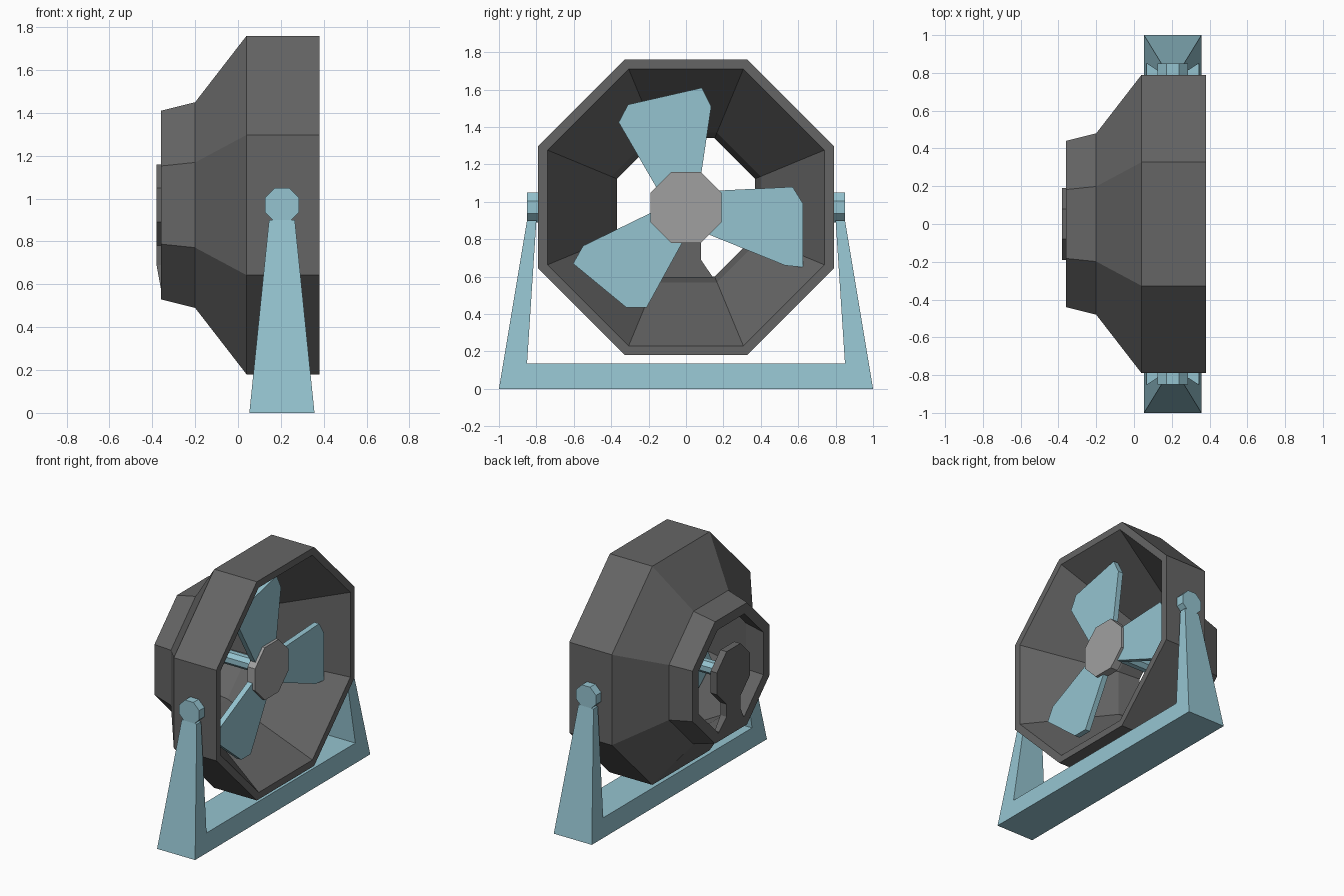
import bpy, bmesh
from math import pi, sin, cos

if "Cube" in bpy.data.objects:
    bpy.data.objects.remove(bpy.data.objects["Cube"])

CZ = 0.97  # height of the fan axis


def material(name, rgb):
    m = bpy.data.materials.new(name)
    m.diffuse_color = (*rgb, 1)
    m.use_nodes = True
    m.node_tree.nodes["Principled BSDF"].inputs["Base Color"].default_value = m.diffuse_color
    return m


BLUE = material("light_blue", (0.30, 0.55, 0.63))
DARK = material("dark_grey", (0.13, 0.13, 0.13))
MID = material("mid_grey", (0.35, 0.35, 0.35))


def loft(name, rings, mat, wrap=False):
    """Skin a list of equal-length point rings; cap the ends unless wrapped."""
    bm = bmesh.new()
    rows = [[bm.verts.new(p) for p in ring] for ring in rings]
    pairs = list(zip(rows, rows[1:]))
    if wrap:
        pairs.append((rows[-1], rows[0]))
    else:
        bm.faces.new(rows[0])
        bm.faces.new(rows[-1])
    n = len(rows[0])
    for a, b in pairs:
        for i in range(n):
            j = (i + 1) % n
            bm.faces.new((a[i], a[j], b[j], b[i]))
    bmesh.ops.recalc_face_normals(bm, faces=bm.faces)
    me = bpy.data.meshes.new(name)
    bm.to_mesh(me)
    bm.free()
    ob = bpy.data.objects.new(name, me)
    bpy.context.collection.objects.link(ob)
    me.materials.append(mat)
    return ob


def octagon(apothem):
    """Flat-topped octagon as (u, v) pairs."""
    r = apothem / cos(pi / 8)
    return [(r * cos(pi / 8 + k * pi / 4), r * sin(pi / 8 + k * pi / 4)) for k in range(8)]


def oct_x(x, apothem):
    return [(x, u, CZ + v) for u, v in octagon(apothem)]


# Housing: closed octagonal shell with a stepped outside and a conical inside
shell = [(0.38, 0.79), (0.04, 0.79), (-0.20, 0.48), (-0.36, 0.44),
         (-0.36, 0.37), (-0.20, 0.40), (0.38, 0.74)]
loft("housing", [oct_x(x, a) for x, a in shell], DARK, wrap=True)

# Motor plate at the back, and the flared strut carrying it
loft("motor_plate", [oct_x(-0.38, 0.19), oct_x(-0.33, 0.19)], DARK)
strut = [(0.08, 0.80), (0.08, 0.69), (0.155, 0.58), (-0.155, 0.58), (-0.08, 0.69), (-0.08, 0.80)]
loft("motor_strut", [[(-0.36 if z < 0.6 else -0.38, y, z) for y, z in strut],
                     [(-0.33, y, z) for y, z in strut]], DARK)

# Drive shaft and front hub
loft("shaft", [oct_x(-0.34, 0.045), oct_x(0.23, 0.045)], BLUE)
loft("hub", [oct_x(0.21, 0.19), oct_x(0.27, 0.19)], MID)

# Three flat blades
blades = [
    [(-0.16, 1.08), (-0.36, 1.425), (-0.31, 1.52), (0.085, 1.61), (0.135, 1.51), (0.08, 1.14)],
    [(0.17, 1.06), (0.57, 1.08), (0.626, 0.99), (0.626, 0.65), (0.53, 0.66), (0.11, 0.83)],
    [(-0.17, 0.95), (-0.55, 0.765), (-0.604, 0.67), (-0.32, 0.436), (-0.21, 0.436), (-0.01, 0.80)],
]
for i, outline in enumerate(blades):
    pts = outline + [(0, CZ)]
    loft(f"blade_{i + 1}", [[(x, y, z) for y, z in pts] for x in (0.21, 0.25)], BLUE)

# Stand: U-shaped frame that narrows toward the top
SX = 0.205
u_frame = [(-1, 0), (1, 0), (0.85, 0.90), (0.80, 0.90), (0.85, 0.135),
           (-0.85, 0.135), (-0.80, 0.90), (-0.85, 0.90)]
loft("stand", [[(SX + s * (0.152 - 0.102 * z), y, z) for y, z in u_frame] for s in (-1, 1)], BLUE)

# Pivot knobs on both sides
for side, s in (("left", -1), ("right", 1)):
    loft(f"pivot_{side}", [[(SX + u, s * y, CZ + v) for u, v in octagon(0.08)]
                           for y in (0.775, 0.85)], BLUE)
